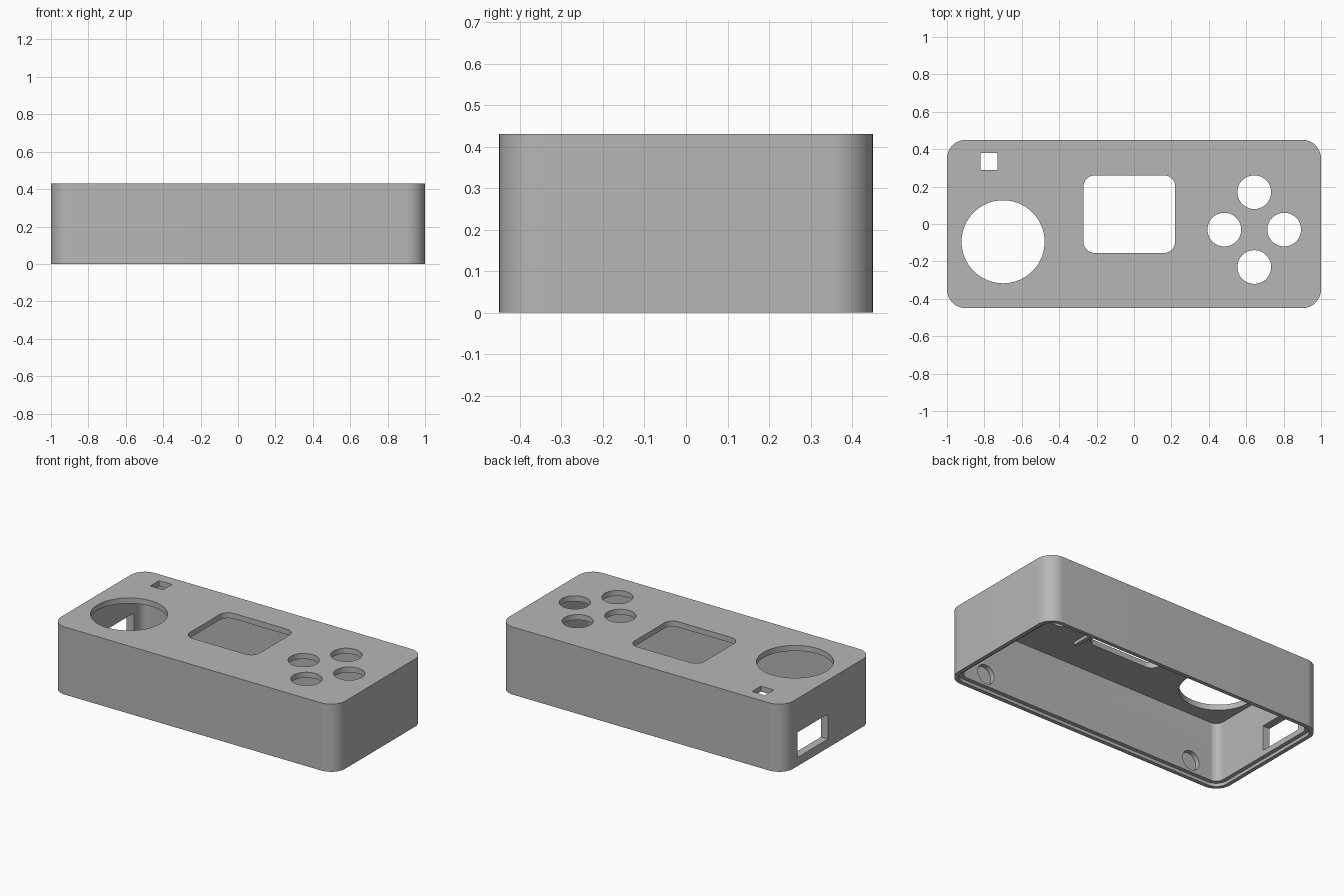
import bpy, bmesh, math
from mathutils import Matrix

old = bpy.data.objects.get("Cube")
if old:
    bpy.data.objects.remove(old, do_unlink=True)

grey = bpy.data.materials.new("light_grey_plastic")
grey.use_nodes = True
tone = (0.47, 0.47, 0.47, 1)
grey.diffuse_color = tone
grey.node_tree.nodes["Principled BSDF"].inputs["Base Color"].default_value = tone


def rounded_prism(name, x0, x1, y0, y1, z0, z1, radius, steps=12):
    """Rounded rectangle extruded upward; a zero radius gives a plain box."""
    bm = bmesh.new()
    corners = [(x1 - radius, y1 - radius), (x0 + radius, y1 - radius),
               (x0 + radius, y0 + radius), (x1 - radius, y0 + radius)]
    count = steps if radius else 0
    verts = []
    for quarter, (cx, cy) in enumerate(corners):
        for i in range(count + 1):
            a = math.pi / 2 * (quarter + i / max(count, 1))
            verts.append(bm.verts.new((cx + radius * math.cos(a),
                                       cy + radius * math.sin(a), z0)))
    base = bm.faces.new(verts)
    top = bmesh.ops.extrude_face_region(bm, geom=[base])["geom"]
    moved = [v for v in top if isinstance(v, bmesh.types.BMVert)]
    bmesh.ops.translate(bm, verts=moved, vec=(0, 0, z1 - z0))
    return finish(name, bm)


def cylinder(name, centre, radius, depth, tilt=0):
    bm = bmesh.new()
    matrix = Matrix.Translation(centre) @ Matrix.Rotation(tilt, 4, 'X')
    bmesh.ops.create_cone(bm, cap_ends=True, segments=64, radius1=radius,
                          radius2=radius, depth=depth, matrix=matrix)
    return finish(name, bm)


def finish(name, bm):
    bmesh.ops.recalc_face_normals(bm, faces=bm.faces)
    mesh = bpy.data.meshes.new(name)
    bm.to_mesh(mesh)
    bm.free()
    mesh.materials.append(grey)
    obj = bpy.data.objects.new(name, mesh)
    bpy.context.collection.objects.link(obj)
    return obj


def select_only(obj):
    bpy.ops.object.select_all(action='DESELECT')
    obj.select_set(True)
    bpy.context.view_layer.objects.active = obj


def cut(target, cutter):
    cutter.hide_render = True
    select_only(target)
    mod = target.modifiers.new("cut", 'BOOLEAN')
    mod.operation = 'DIFFERENCE'
    mod.solver = 'EXACT'
    mod.object = cutter
    bpy.ops.object.modifier_apply(modifier=mod.name)
    bpy.data.objects.remove(cutter, do_unlink=True)


W, D, H = 1.0, 0.45, 0.43
WALL, CEILING, LIP = 0.05, 0.395, 0.025

# Outer shell, hollow and open underneath
case = rounded_prism("case_shell", -W, W, -D, D, 0, H, 0.1)
cut(case, rounded_prism("cavity", -W + WALL, W - WALL, -D + WALL, D - WALL,
                        -0.1, CEILING, 0.05))

# Rebate for the bottom cover
cut(case, rounded_prism("cover_rebate", -W + LIP, W - LIP, -D + LIP, D - LIP,
                        -0.1, 0.02, 0.075))

# Screen window and small square window
cut(case, rounded_prism("screen_window", -0.27, 0.22, -0.155, 0.26, 0.3, 0.5, 0.06))
cut(case, rounded_prism("square_window", -0.82, -0.73, 0.29, 0.38, 0.3, 0.5, 0))

# Stick opening and four button holes
cut(case, cylinder("stick_hole", (-0.7, -0.095, H), 0.222, 0.2))
for dx, dy in ((0.16, 0), (-0.16, 0), (0, 0.2), (0, -0.2)):
    cut(case, cylinder("button_hole", (0.643 + dx, -0.03 + dy, H), 0.09, 0.2))

# Cable port in the right end wall
cut(case, rounded_prism("cable_port", -1.1, -0.9, 0, 0.31, 0.055, 0.215, 0))

# Round snap recesses inside the long walls
for x in (-0.755, 0.755):
    for side in (-1, 1):
        cut(case, cylinder("snap_recess", (x, side * 0.4, 0.096), 0.06, 0.06,
                           math.pi / 2))

# Small rib beside the screen, under the ceiling
rounded_prism("screen_rib", 0.25, 0.275, -0.2, -0.08, 0.375, CEILING + 0.005, 0)

select_only(case)
bpy.ops.object.shade_smooth_by_angle(angle=math.radians(30))
